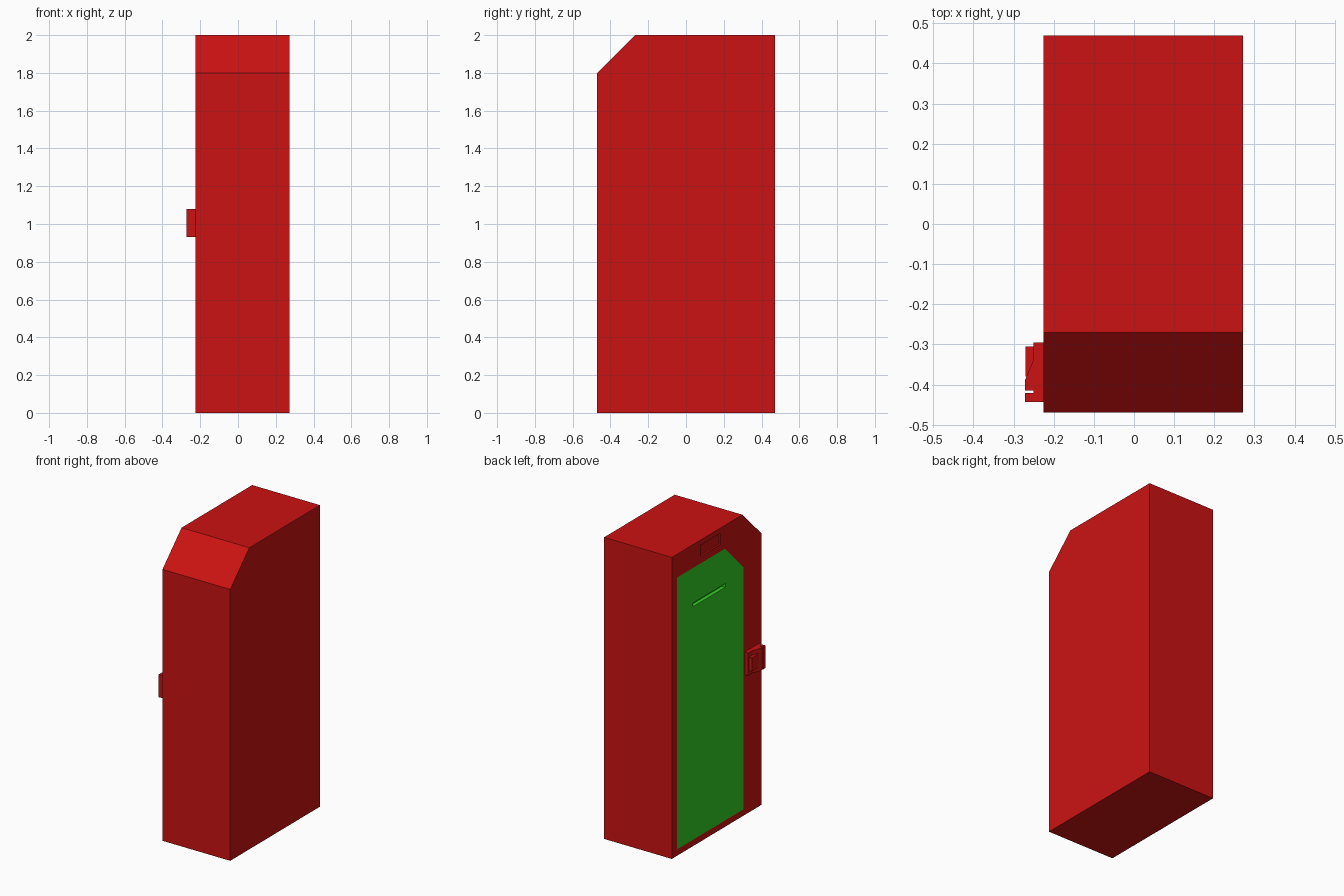
import bpy

default = bpy.data.objects.get("Cube")
if default:
    bpy.data.objects.remove(default, do_unlink=True)


def make_material(name, rgb):
    mat = bpy.data.materials.new(name)
    mat.use_nodes = True
    color = (*rgb, 1)
    mat.diffuse_color = color
    mat.node_tree.nodes["Principled BSDF"].inputs["Base Color"].default_value = color
    return mat


red = make_material("red paint", (0.6, 0.006, 0.006))
green = make_material("green paint", (0.033, 0.6, 0.018))


def prism(name, outline, low, high, axis, mat):
    """Extrude an outline along x (outline is y, z) or z (outline is x, y)."""
    def point(p, h):
        return (h, *p) if axis == "x" else (*p, h)
    n = len(outline)
    verts = [point(p, h) for h in (low, high) for p in outline]
    faces = [tuple(reversed(range(n))), tuple(range(n, 2 * n))]
    faces += [(i, (i + 1) % n, (i + 1) % n + n, i + n) for i in range(n)]
    mesh = bpy.data.meshes.new(name)
    mesh.from_pydata(verts, [], faces)
    mesh.materials.append(mat)
    obj = bpy.data.objects.new(name, mesh)
    bpy.context.collection.objects.link(obj)
    return obj


def rect(a0, a1, b0, b1):
    return [(a0, b0), (a1, b0), (a1, b1), (a0, b1)]


def chamfered(front, back, bottom, top, cut):
    """Side outline with its upper front corner cut off."""
    return [(front, bottom), (back, bottom), (back, top),
            (front + cut, top), (front, top - cut)]


def cut_away(target, cutter):
    mod = target.modifiers.new(cutter.name, "BOOLEAN")
    mod.operation = "DIFFERENCE"
    mod.solver = "EXACT"
    mod.object = cutter
    cutter.hide_render = True
    cutter.hide_set(True)


SIDE = -0.225    # plane of the door side
OUT = -0.3       # cutters start outside the body

# Cabinet with a pocket for the door and a shallow label recess
cabinet = prism("cabinet", chamfered(-0.47, 0.47, 0, 2, 0.2), SIDE, 0.272, "x", red)
door_outline = chamfered(-0.28, 0.417, 0.042, 1.845, 0.195)
cut_away(cabinet, prism("door_pocket_cutter", door_outline, OUT, -0.175, "x", red))
cut_away(cabinet, prism("label_cutter", rect(-0.04, 0.17, 1.89, 1.965),
                        OUT, SIDE + 0.012, "x", red))

# Flush door with a finger slot
door = prism("door", door_outline, SIDE, -0.175, "x", green)
cut_away(door, prism("slot_cutter", rect(-0.09, 0.25, 1.588, 1.612),
                     OUT, SIDE + 0.025, "x", green))

# Latch: backing plate, front lip, tapered grip and side block
Z0, Z1 = 0.93, 1.08
prism("latch_plate", rect(-0.25, SIDE, -0.443, -0.295), Z0, Z1, "z", red)
prism("latch_lip", rect(-0.272, -0.249, -0.443, -0.421), Z0, Z1, "z", red)
prism("latch_grip", [(-0.249, -0.335), (-0.272, -0.39),
                     (-0.272, -0.415), (-0.249, -0.415)], Z0, Z1, "z", red)
prism("latch_block", rect(-0.27, -0.249, -0.38, -0.305), 0.96, 1.05, "z", red)
